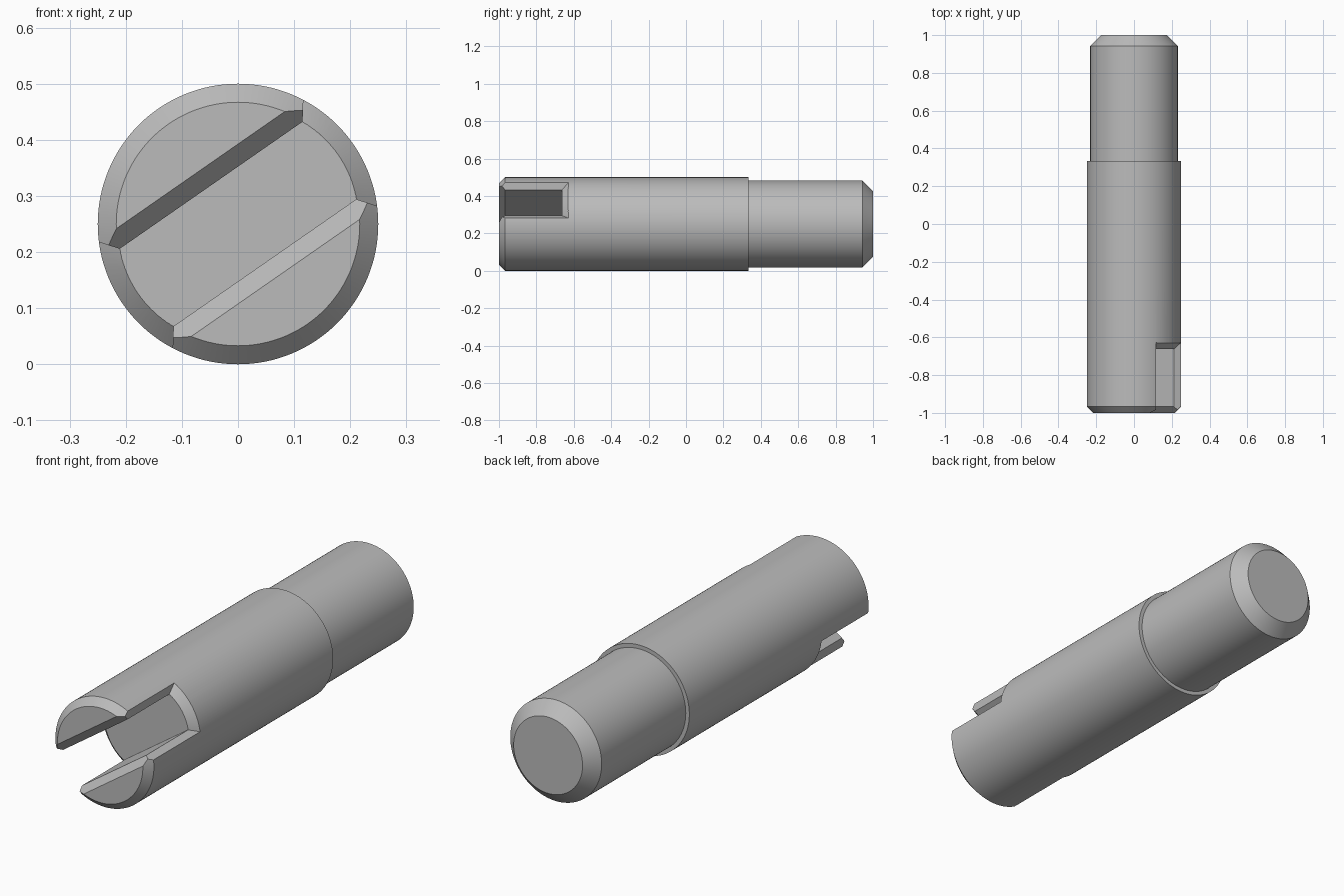
import bpy, bmesh, math
from mathutils import Matrix, Vector

if "Cube" in bpy.data.objects:
    bpy.data.objects.remove(bpy.data.objects["Cube"], do_unlink=True)

RADIUS, CHAMFER = 0.25, 0.033
SLOT_HALF, SLOT_FLOOR = 0.084, -0.663
SEGMENTS = 128
TILT = Matrix.Rotation(math.radians(-34.8), 4, 'Y')
CENTRE = Matrix.Translation((0, 0, RADIUS))

steel = bpy.data.materials.new("steel_grey")
steel.use_nodes = True
grey = (0.5, 0.5, 0.5, 1)
steel.diffuse_color = grey
steel.node_tree.nodes["Principled BSDF"].inputs["Base Color"].default_value = grey


def loft(name, rings, matrix):
    """Closed solid through equal-sized rings of points, capped at both ends."""
    bm = bmesh.new()
    rows = [[bm.verts.new(p) for p in ring] for ring in rings]
    n = len(rows[0])
    for a, b in zip(rows, rows[1:]):
        for i in range(n):
            bm.faces.new((a[i], a[(i + 1) % n], b[(i + 1) % n], b[i]))
    bm.faces.new(rows[0])
    bm.faces.new(rows[-1])
    bmesh.ops.recalc_face_normals(bm, faces=bm.faces)
    bm.transform(matrix)
    mesh = bpy.data.meshes.new(name)
    bm.to_mesh(mesh)
    bm.free()
    mesh.materials.append(steel)
    obj = bpy.data.objects.new(name, mesh)
    bpy.context.collection.objects.link(obj)
    return obj


def circle(y, r):
    angles = [math.tau * i / SEGMENTS for i in range(SEGMENTS)]
    return [Vector((r * math.cos(a), y, r * math.sin(a))) for a in angles]


# Stepped pin with a chamfer at each end
profile = [(-1, RADIUS - CHAMFER), (CHAMFER - 1, RADIUS), (0.333, RADIUS),
           (0.333, 0.232), (0.943, 0.232), (1, 0.175)]
pin = loft("slotted_pin", [circle(y, r) for y, r in profile], CENTRE)

# Cross slot with its flared mouth at the front end
wide = SLOT_HALF + 2 * CHAMFER
outline = [(-1 - CHAMFER, wide), (CHAMFER - 1, SLOT_HALF), (SLOT_FLOOR, SLOT_HALF)]
outline += [(y, -d) for y, d in reversed(outline)]
cutters = [loft("slot_cutter", [[Vector((x, y, d)) for y, d in outline]
                                for x in (-0.4, 0.4)], CENTRE @ TILT)]


# Chamfer around the slot where it breaks through the round side
def rim_ring(t, side):
    pts = []
    for k in (-1, 2):
        r = RADIUS - CHAMFER + CHAMFER * k
        d = (SLOT_HALF + 0.03 * k) * t
        s = side * math.sqrt(r * r - d * d)
        ends = [-1.1, SLOT_FLOOR + CHAMFER * k]
        pts += [Vector((s, y, d)) for y in (ends if k < 0 else ends[::-1])]
    return pts


for side, label in ((1, "left"), (-1, "right")):
    cutters.append(loft(label + "_rim_cutter",
                        [rim_ring(i / 10, side) for i in range(-10, 11)],
                        CENTRE @ TILT))

bpy.ops.object.select_all(action='DESELECT')
bpy.context.view_layer.objects.active = pin
pin.select_set(True)
for cutter in cutters:
    cutter.hide_render = True
    mod = pin.modifiers.new(cutter.name, 'BOOLEAN')
    mod.operation, mod.solver, mod.object = 'DIFFERENCE', 'EXACT', cutter
    bpy.ops.object.modifier_apply(modifier=mod.name)
    bpy.data.objects.remove(cutter, do_unlink=True)

bpy.ops.object.shade_smooth_by_angle(angle=math.radians(25))
